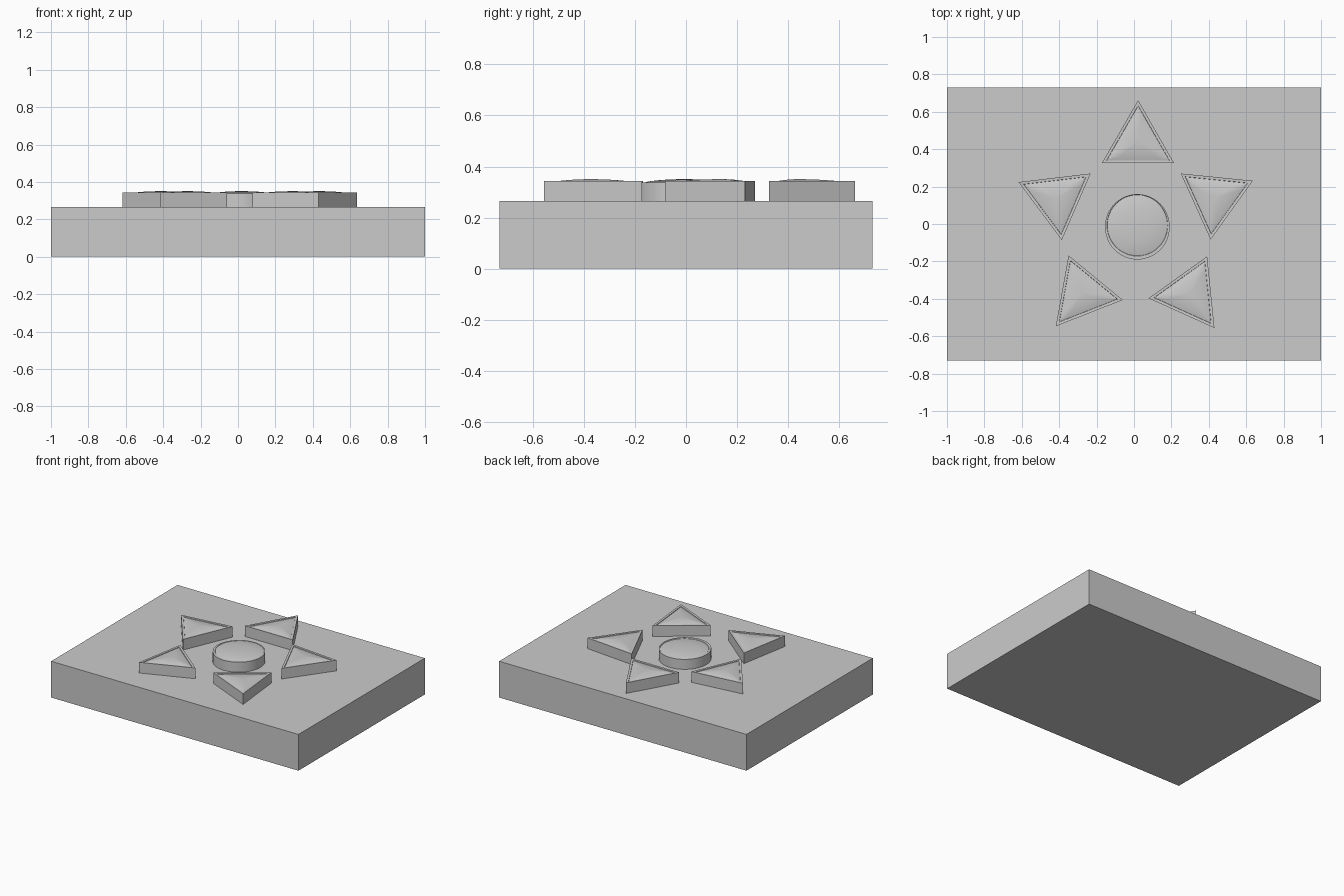
import bpy, bmesh, math
from mathutils import Vector

if "Cube" in bpy.data.objects:
    bpy.data.objects.remove(bpy.data.objects["Cube"])

TOP = 0.265   # top of the plate


def finish(name, bm):
    bmesh.ops.recalc_face_normals(bm, faces=bm.faces)
    me = bpy.data.meshes.new(name)
    bm.to_mesh(me)
    bm.free()
    ob = bpy.data.objects.new(name, me)
    bpy.context.collection.objects.link(ob)
    bpy.ops.object.select_all(action='DESELECT')
    ob.select_set(True)
    bpy.context.view_layer.objects.active = ob
    bpy.ops.object.shade_smooth_by_angle(angle=math.radians(20))
    return ob


def pillow(name, outline, rings, shift=(0, 0)):
    """Stack scaled copies of an outline (scale, z), closed with a centre point."""
    c = sum(outline, Vector((0, 0))) / len(outline)
    bm = bmesh.new()
    loops = []
    for i, (s, z) in enumerate(rings):
        o = c + (Vector(shift) if i > 1 else Vector((0, 0)))
        loops.append([bm.verts.new((*(o + (p - c) * s), z)) for p in outline])
    n = len(outline)
    for a, b in zip(loops, loops[1:]):
        for i in range(n):
            j = (i + 1) % n
            bm.faces.new((a[i], a[j], b[j], b[i]))
    bm.faces.new(loops[0][::-1])
    tip = bm.verts.new((*(c + Vector(shift)), 0.3505))
    for i in range(n):
        bm.faces.new((loops[-1][i], loops[-1][(i + 1) % n], tip))
    return finish(name, bm)


# Base plate
bm = bmesh.new()
bmesh.ops.create_cube(bm, size=1)
for v in bm.verts:
    v.co = (v.co.x * 2, v.co.y * 1.46, (v.co.z + 0.5) * TOP)
finish("base_plate", bm)

# Five triangular petals: wall, narrow rim, shallow groove, domed cap
petals = {
    "petal_back": ((0.022, 0.662), (-0.172, 0.325), (0.215, 0.325)),
    "petal_left": ((-0.617, 0.224), (-0.386, -0.086), (-0.232, 0.27)),
    "petal_right": ((0.25, 0.27), (0.41, -0.083), (0.635, 0.231)),
    "petal_front_left": ((-0.35, -0.168), (-0.418, -0.547), (-0.06, -0.406)),
    "petal_front_right": ((0.391, -0.173), (0.078, -0.397), (0.43, -0.556)),
}
for name, tri in petals.items():
    pts = [Vector(p) for p in tri]
    outline = [pts[i].lerp(pts[(i + 1) % 3], k / 8) for i in range(3) for k in range(8)]
    pillow(name, outline, [(1, TOP - 0.005), (1, 0.343), (0.87, 0.342), (0.86, 0.338),
                           (0.7, 0.343), (0.45, 0.3475), (0.2, 0.35)])

# Central disc with a slightly off-centre domed cap
circle = [Vector((0.018 + 0.173 * math.cos(a), -0.015 + 0.175 * math.sin(a)))
          for a in (2 * math.pi * i / 48 for i in range(48))]
pillow("centre_disc", circle, [(1, TOP - 0.005), (1, 0.338), (0.94, 0.338), (0.93, 0.336),
                               (0.75, 0.343), (0.5, 0.3475), (0.25, 0.35)], (0, 0.008))
